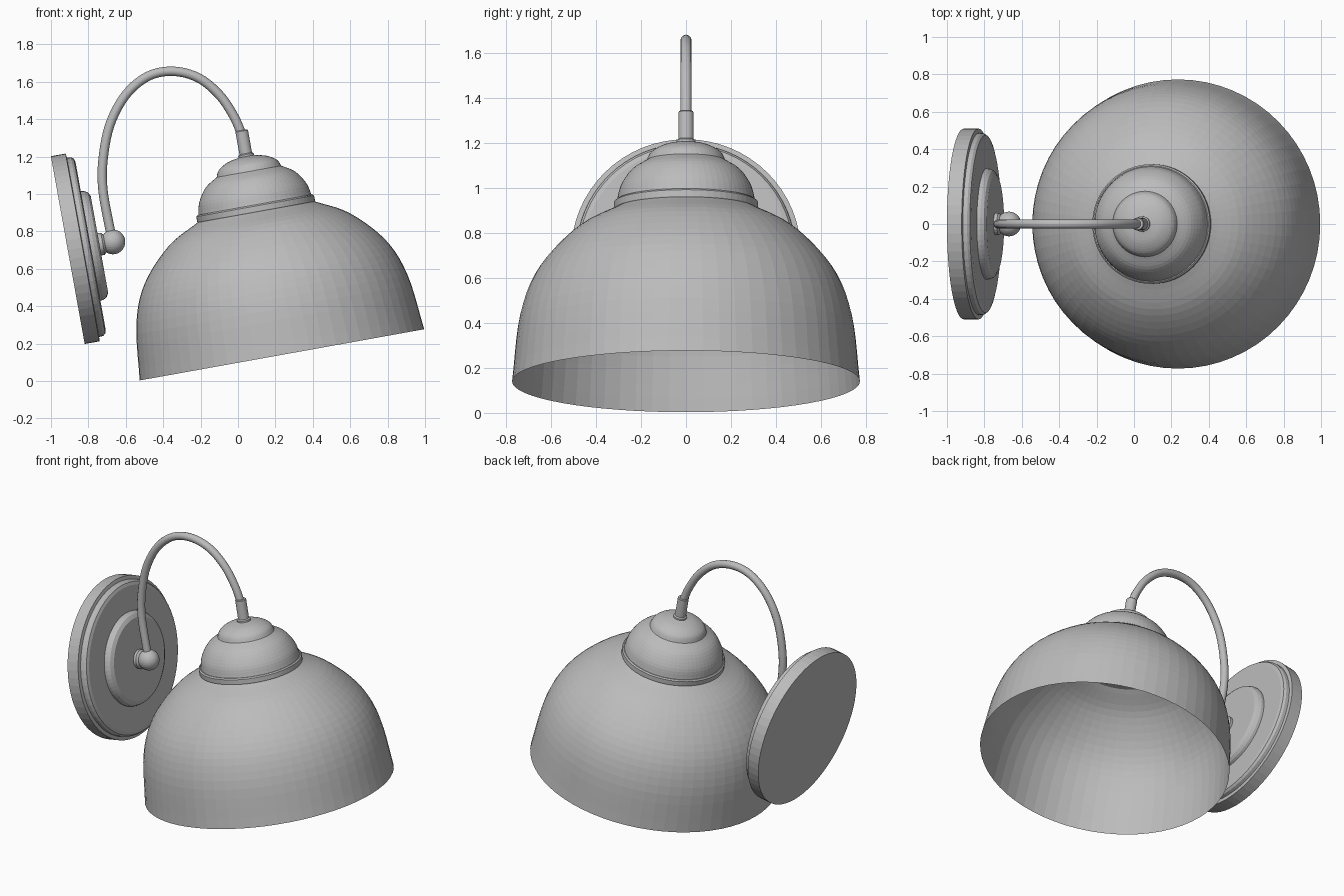
import bpy
import bmesh
import math
from mathutils import Matrix, Vector

if "Cube" in bpy.data.objects:
    bpy.data.objects.remove(bpy.data.objects["Cube"], do_unlink=True)

grey = bpy.data.materials.new("satin grey")
grey.use_nodes = True
grey.diffuse_color = (0.5, 0.5, 0.5, 1)
grey.node_tree.nodes["Principled BSDF"].inputs["Base Color"].default_value = (0.5, 0.5, 0.5, 1)

TILT = math.radians(10.2)
SHADE_FRAME = Matrix.Translation((0.235, 0, 0.14)) @ Matrix.Rotation(-TILT, 4, 'Y')
WALL_FRAME = Matrix.Translation((-0.91, 0, 0.7)) @ Matrix.Rotation(math.pi / 2 - TILT, 4, 'Y')


def smooth_path(points, steps):
    """Catmull-Rom curve through the points."""
    p = [Vector(q) for q in points]
    p = [2 * p[0] - p[1]] + p + [2 * p[-1] - p[-2]]
    out = []
    for i in range(1, len(p) - 2):
        a, b, c, d = p[i - 1:i + 3]
        for s in range(steps):
            t = s / steps
            out.append(0.5 * (2 * b + (c - a) * t + (2 * a - 5 * b + 4 * c - d) * t ** 2
                              + (3 * b - a - 3 * c + d) * t ** 3))
    return out + [p[-2]]


def add_mesh(name, mesh, frame):
    ob = bpy.data.objects.new(name, mesh)
    bpy.context.collection.objects.link(ob)
    mesh.materials.clear()
    mesh.materials.append(grey)
    ob.matrix_world = frame
    return ob


def lathe(name, profile, frame, segments=64, closed=True):
    """Turn a (radius, height) profile about the local z axis."""
    bm = bmesh.new()
    rings = []
    for r, h in profile:
        rings.append([bm.verts.new((r * math.cos(k * math.tau / segments),
                                    r * math.sin(k * math.tau / segments), h))
                      for k in range(segments)])
    for low, high in zip(rings, rings[1:]):
        for k in range(segments):
            n = (k + 1) % segments
            bm.faces.new((low[k], low[n], high[n], high[k]))
    if closed:
        bm.faces.new(rings[0][::-1])
        bm.faces.new(rings[-1])
    mesh = bpy.data.meshes.new(name)
    bm.to_mesh(mesh)
    bm.free()
    return add_mesh(name, mesh, frame)


# Open bell shade
shade_profile = smooth_path([(0.773, 0), (0.737, 0.3), (0.655, 0.505),
                             (0.49, 0.682), (0.315, 0.778)], 5)
lathe("shade", shade_profile, SHADE_FRAME, closed=False)

# Stepped cap above the shade
lathe("cap_collar", [(0.317, 0.772), (0.32, 0.78), (0.32, 0.808), (0.312, 0.815)], SHADE_FRAME)
lathe("cap_dome", smooth_path([(0.308, 0.81), (0.291, 0.88), (0.243, 0.952), (0.172, 0.998)], 4),
      SHADE_FRAME)
lathe("cap_crown", smooth_path([(0.178, 0.99), (0.157, 1.032), (0.105, 1.063), (0.04, 1.078)], 4),
      SHADE_FRAME, 48)
lathe("socket_ring", [(0.042, 1.07), (0.042, 1.088), (0.034, 1.094)], SHADE_FRAME, 32)
lathe("arm_socket", [(0.034, 1.08), (0.034, 1.215), (0.03, 1.22)], SHADE_FRAME, 32)

# Wall plate with raised centre
lathe("wall_plate", [(0.51, 0), (0.51, 0.08), (0.487, 0.083), (0.485, 0.105),
                     (0.475, 0.118), (0.455, 0.124)], WALL_FRAME)
lathe("wall_boss", [(0.298, 0.12), (0.295, 0.142), (0.285, 0.16), (0.262, 0.172)], WALL_FRAME)
lathe("arm_stub", [(0.06, 0.165), (0.06, 0.19), (0.045, 0.205)], WALL_FRAME, 32)

# Ball joint
ball = bpy.data.meshes.new("ball_joint")
bm = bmesh.new()
bmesh.ops.create_uvsphere(bm, u_segments=32, v_segments=16, radius=0.066)
bm.to_mesh(ball)
bm.free()
add_mesh("ball_joint", ball, WALL_FRAME @ Matrix.Translation((0, 0, 0.245)))

# Curved arm
arm_points = [(-0.67, 0.75), (-0.69, 0.84), (-0.722, 1.02), (-0.722, 1.18), (-0.685, 1.37),
              (-0.6, 1.53), (-0.48, 1.63), (-0.345, 1.656), (-0.21, 1.62),
              (-0.1, 1.53), (-0.025, 1.42), (0.018, 1.32), (0.04, 1.22)]
path = smooth_path([(x, 0, z) for x, z in arm_points], 5)
curve = bpy.data.curves.new("arm_path", 'CURVE')
curve.dimensions = '3D'
curve.bevel_depth = 0.025
curve.bevel_resolution = 4
curve.use_fill_caps = True
spline = curve.splines.new('POLY')
spline.points.add(len(path) - 1)
for point, co in zip(spline.points, path):
    point.co = (*co, 1)
    point.radius = 1
guide = bpy.data.objects.new("arm_path", curve)
bpy.context.collection.objects.link(guide)
arm_mesh = bpy.data.meshes.new_from_object(guide.evaluated_get(bpy.context.evaluated_depsgraph_get()))
bpy.data.objects.remove(guide, do_unlink=True)
arm = add_mesh("arm", arm_mesh, Matrix.Identity(4))
for poly in arm_mesh.polygons:
    poly.material_index = 0
